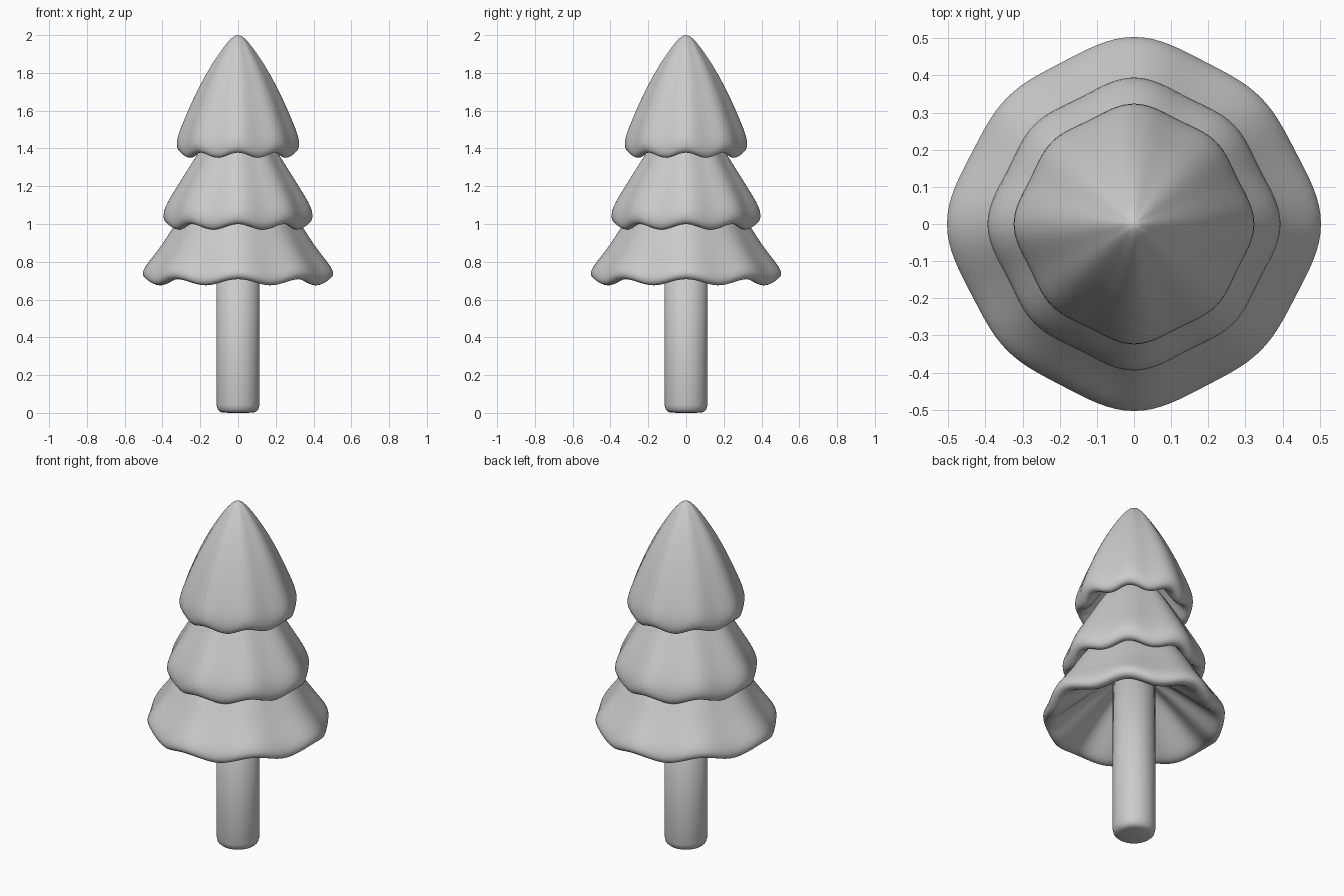
import bpy, bmesh, math

LOBES = 8
SEGS = 64


def finish(bm, name, levels=0):
    bmesh.ops.remove_doubles(bm, verts=bm.verts, dist=1e-5)
    bmesh.ops.recalc_face_normals(bm, faces=bm.faces)
    for f in bm.faces:
        f.smooth = True
    me = bpy.data.meshes.new(name)
    bm.to_mesh(me)
    bm.free()
    ob = bpy.data.objects.new(name, me)
    bpy.context.collection.objects.link(ob)
    if levels:
        sub = ob.modifiers.new("smooth", 'SUBSURF')
        sub.levels = sub.render_levels = levels
    return ob


def lathe(name, profile, flare=0.0, diag=0.0, wave=0.0, drop=0.0, scale=1.0,
          segs=SEGS, levels=1):
    """Revolve (radius, z, hem weight) points, rippling radius and hem height.
    diag makes the diagonal lobes a little shorter than the axial ones."""
    bm = bmesh.new()
    rings = []
    for r, z, w in profile:
        ring = []
        for i in range(segs):
            a = 2 * math.pi * i / segs
            c = math.cos(LOBES * a)
            rr = r * scale * (1 + flare * (c - 1) / 2
                              + diag * (math.cos(LOBES / 2 * a) - 1) / 2)
            ring.append(bm.verts.new((rr * math.cos(a), rr * math.sin(a),
                                      z + wave * w * c - drop * w)))
        rings.append(ring)
    for lo, hi in zip(rings, rings[1:]):
        for i in range(segs):
            j = (i + 1) % segs
            bm.faces.new((lo[i], lo[j], hi[j], hi[i]))
    return finish(bm, name, levels)


# Each tier: underside from the centre out, rolled hem, then outer slope to the top
lower = [(0, 0.97, 0), (0.10, 0.95, 0.1), (0.20, 0.89, 0.5), (0.33, 0.79, 0.9),
         (0.41, 0.725, 1), (0.445, 0.702, 1), (0.475, 0.698, 1), (0.497, 0.711, 1),
         (0.503, 0.735, 0.9), (0.492, 0.765, 0.7), (0.455, 0.815, 0.4),
         (0.39, 0.90, 0.15), (0.333, 1.0, 0), (0.25, 1.10, 0), (0.12, 1.2, 0), (0, 1.22, 0)]
middle = [(0, 1.27, 0), (0.10, 1.25, 0), (0.20, 1.16, 0.4), (0.28, 1.065, 0.8),
          (0.32, 1.012, 1), (0.343, 0.995, 1), (0.367, 0.992, 1), (0.387, 1.008, 1),
          (0.394, 1.04, 0.9), (0.385, 1.085, 0.6), (0.35, 1.15, 0.2),
          (0.275, 1.27, 0), (0.208, 1.38, 0), (0.14, 1.48, 0), (0.06, 1.55, 0), (0, 1.56, 0)]
upper = [(0, 1.62, 0), (0.08, 1.60, 0), (0.16, 1.51, 0.4), (0.22, 1.43, 0.8),
         (0.252, 1.387, 1), (0.274, 1.371, 1), (0.297, 1.368, 1), (0.316, 1.382, 1),
         (0.325, 1.415, 0.9), (0.317, 1.465, 0.5), (0.288, 1.54, 0.2),
         (0.233, 1.67, 0), (0.172, 1.79, 0), (0.103, 1.90, 0), (0.054, 1.965, 0),
         (0.023, 1.994, 0), (0, 2.002, 0)]
lathe("lower_branches", lower, flare=0.033, diag=0.043, wave=0.018, drop=0.009, scale=1.01)
lathe("middle_branches", middle, flare=0.045, diag=0.04, wave=0.016, drop=0.009, scale=1.012)
lathe("upper_branches", upper, flare=0.045, diag=0.035, wave=0.015, drop=0.006, scale=1.01)

# Trunk with a softened base
trunk = [(0, 0, 0), (0.08, 0.001, 0), (0.096, 0.006, 0), (0.108, 0.018, 0), (0.114, 0.042, 0),
         (0.114, 1.12, 0), (0, 1.12, 0)]
lathe("trunk", trunk, segs=48, levels=0)
